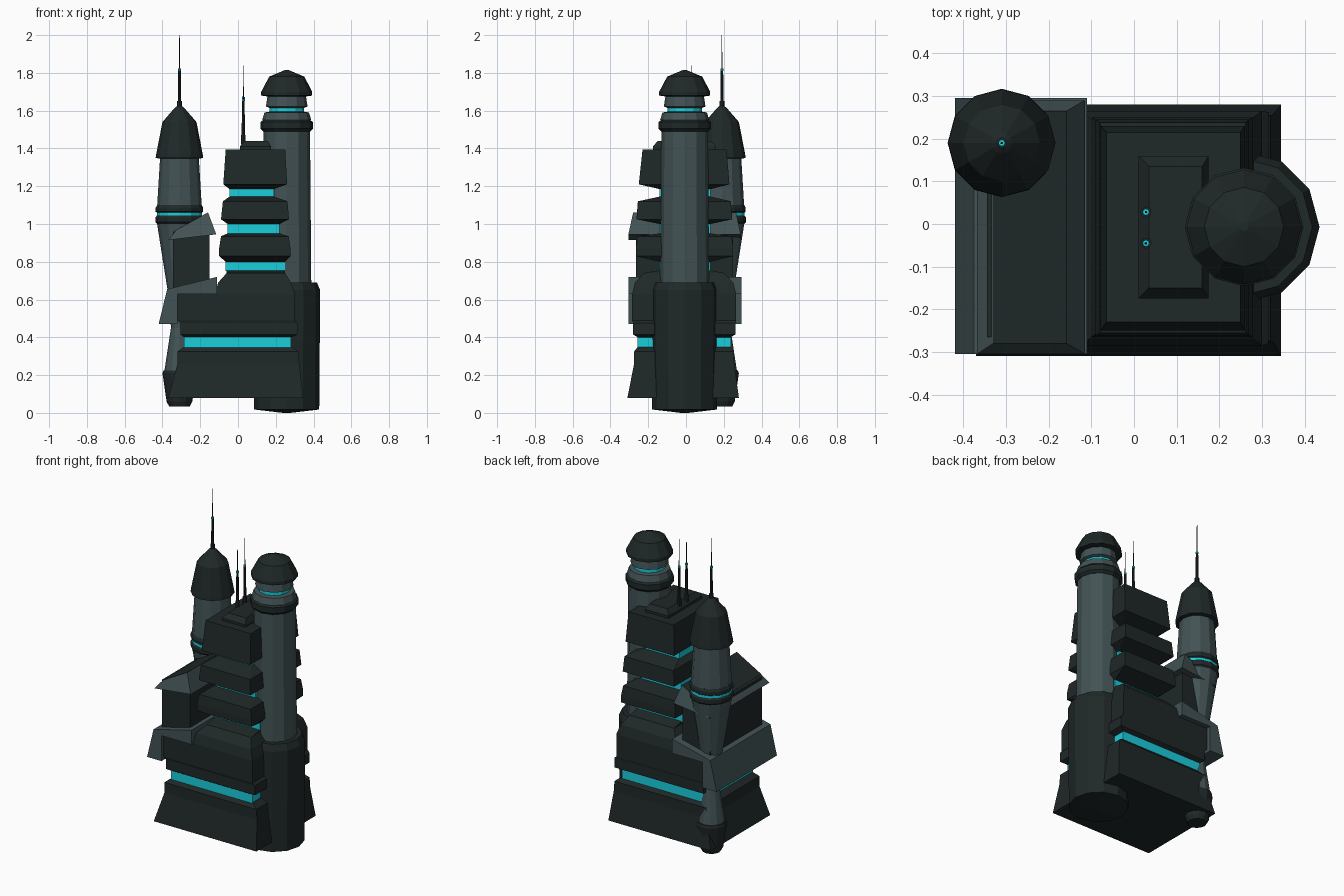
import bpy, math


def material(name, rgb):
    m = bpy.data.materials.new(name)
    m.diffuse_color = (*rgb, 1)
    return m


DARK = material("dark_metal", (0.014, 0.021, 0.021))
LIGHT = material("slate", (0.055, 0.085, 0.09))
GLOW = material("cyan_light", (0.01, 0.62, 0.72))


def make(name, verts, faces, mat):
    me = bpy.data.meshes.new(name)
    me.from_pydata(verts, [], faces)
    me.materials.append(mat)
    ob = bpy.data.objects.new(name, me)
    bpy.context.collection.objects.link(ob)
    return ob


def loft(name, loops, mat):
    """Skin equal-length counter-clockwise loops from bottom to top, with caps."""
    n = len(loops[0])
    verts = [p for loop in loops for p in loop]
    faces = [tuple(reversed(range(n))), tuple(range(len(verts) - n, len(verts)))]
    for k in range(len(loops) - 1):
        a, b = k * n, (k + 1) * n
        faces += [(a + i, a + (i + 1) % n, b + (i + 1) % n, b + i) for i in range(n)]
    return make(name, verts, faces, mat)


def tiers(name, rows, mat):
    """Rectangular stack; rows of z, x0, x1, y0, y1."""
    return loft(name, [[(a, c, z), (b, c, z), (b, d, z), (a, d, z)]
                       for z, a, b, c, d in rows], mat)


def turned(name, center, profile, mat, sides=12):
    """Faceted round part from (radius, z) pairs."""
    cx, cy = center
    ang = [2 * math.pi * i / sides for i in range(sides)]
    return loft(name, [[(cx + r * math.cos(t), cy + r * math.sin(t), z) for t in ang]
                       for r, z in profile], mat)


def antenna(name, center, z0, z1, z2):
    turned(name + "_socket", center, [(0.013, z0 - 0.02), (0.013, z0 + 0.03)], DARK, 8)
    turned(name + "_rod", center, [(0.009, z0), (0.007, z1)], DARK, 8)
    turned(name + "_light", center, [(0.008, z1), (0.008, z1 + 0.012)], GLOW, 8)
    turned(name + "_needle", center, [(0.003, z1), (0.0015, z2)], DARK, 6)


# Main base: flared plinth, light band, upper storey
tiers("plinth", [(0.08, -0.37, 0.345, -0.31, 0.28), (0.26, -0.32, 0.325, -0.275, 0.255),
                 (0.325, -0.32, 0.32, -0.275, 0.255), (0.35, -0.285, 0.285, -0.255, 0.235)], DARK)
tiers("base_light_band", [(0.34, -0.285, 0.28, -0.258, 0.238),
                          (0.41, -0.285, 0.28, -0.258, 0.238)], GLOW)
tiers("upper_storey", [(0.40, -0.285, 0.28, -0.255, 0.235), (0.415, -0.305, 0.315, -0.28, 0.262),
                       (0.475, -0.305, 0.315, -0.28, 0.262), (0.49, -0.32, 0.30, -0.285, 0.265),
                       (0.63, -0.32, 0.30, -0.285, 0.265)], DARK)
tiers("tower_skirt", [(0.63, -0.12, 0.30, -0.285, 0.265), (0.69, -0.105, 0.28, -0.27, 0.25),
                      (0.74, -0.06, 0.25, -0.225, 0.205), (0.755, -0.06, 0.25, -0.14, 0.13)], DARK)

# Central tower: recessed light bands between overhanging storeys
for i, (z0, z1, x0, x1) in enumerate([(0.75, 0.81, -0.065, 0.25),
                                      (0.94, 1.01, -0.055, 0.22),
                                      (1.14, 1.195, -0.045, 0.19)]):
    tiers(f"tower_light_band_{i}", [(z0, x0, x1, -0.14, 0.13), (z1, x0, x1, -0.14, 0.13)], GLOW)
tiers("tower_storey_1", [(0.80, -0.065, 0.25, -0.14, 0.13), (0.83, -0.10, 0.278, -0.265, 0.25),
                         (0.87, -0.10, 0.278, -0.265, 0.25), (0.935, -0.09, 0.268, -0.258, 0.243),
                         (0.95, -0.055, 0.22, -0.14, 0.13)], DARK)
tiers("tower_storey_2", [(1.0, -0.055, 0.22, -0.14, 0.13), (1.025, -0.09, 0.27, -0.262, 0.245),
                         (1.12, -0.08, 0.262, -0.255, 0.238), (1.145, -0.045, 0.19, -0.14, 0.13)], DARK)
tiers("tower_crown", [(1.185, -0.045, 0.19, -0.14, 0.13), (1.21, -0.078, 0.26, -0.25, 0.23),
                      (1.395, -0.065, 0.25, -0.23, 0.215)], DARK)
tiers("roof_box", [(1.39, 0.01, 0.175, -0.175, 0.16), (1.41, 0.01, 0.175, -0.175, 0.16),
                   (1.44, 0.035, 0.16, -0.15, 0.135)], DARK)

# Left wing: bent armour cap, block and tilted roof
cap = [(-0.42, 0.47), (-0.32, 0.47), (-0.32, 0.63), (-0.11, 0.63), (-0.11, 0.72), (-0.375, 0.655)]
loft("wing_lower_cap", [[(x, y, z) for x, z in reversed(cap)] for y in (-0.305, 0.295)], LIGHT)
tiers("wing_block", [(0.62, -0.345, -0.15, -0.265, 0.25), (0.96, -0.345, -0.15, -0.265, 0.25)], DARK)


def tilted(xa, za, xb, zb, y0, y1):
    return [(xa, y0, za), (xb, y0, zb), (xb, y1, zb), (xa, y1, za)]


rim = tilted(-0.33, 0.965, -0.158, 1.06, -0.28, 0.265)
loft("wing_roof_frame", [tilted(-0.368, 0.915, -0.115, 0.945, -0.305, 0.29), rim], LIGHT)
loft("wing_roof_panel", [rim, [(x, y, z + 0.002) for x, y, z in rim]], DARK)

# Right round tower
R = (0.258, -0.007)
turned("right_tower_base", R, [(0.02, 0.0), (0.172, 0.018), (0.177, 0.65), (0.16, 0.69)], DARK)
turned("right_tower_shaft", R, [(0.13, 0.68), (0.123, 1.52)], LIGHT)
turned("right_tower_collar", R, [(0.125, 1.49), (0.139, 1.505), (0.139, 1.54), (0.125, 1.55)], DARK)
turned("right_tower_neck", R, [(0.13, 1.55), (0.118, 1.59), (0.09, 1.595)], LIGHT)
turned("right_tower_light", R, [(0.092, 1.59), (0.092, 1.625)], GLOW)
turned("right_tower_upper_neck", R, [(0.092, 1.615), (0.11, 1.622), (0.10, 1.69)], LIGHT)
turned("right_tower_dome", R, [(0.10, 1.675), (0.135, 1.68), (0.135, 1.70), (0.093, 1.78),
                               (0.01, 1.815)], DARK)

# Left spired turret
L = (-0.31, 0.19)
turned("turret_foot", L, [(0.055, 0.035), (0.068, 0.06), (0.09, 0.21), (0.085, 0.225)], DARK)
turned("turret_stem", L, [(0.08, 0.22), (0.045, 0.45), (0.055, 0.6), (0.12, 1.01)], LIGHT)
turned("turret_lower_ring", L, [(0.118, 1.0), (0.127, 1.01), (0.127, 1.035), (0.12, 1.045)], DARK)
turned("turret_light", L, [(0.12, 1.04), (0.12, 1.065)], GLOW)
turned("turret_upper_ring", L, [(0.12, 1.06), (0.126, 1.065), (0.126, 1.085), (0.118, 1.10)], DARK)
turned("turret_body", L, [(0.118, 1.095), (0.102, 1.36)], LIGHT)
turned("turret_spire", L, [(0.10, 1.345), (0.126, 1.35), (0.123, 1.37), (0.09, 1.54),
                           (0.025, 1.615), (0.012, 1.625)], DARK)

# Antennas
antenna("turret_antenna", L, 1.62, 1.81, 2.0)
antenna("roof_antenna_back", (0.028, 0.028), 1.44, 1.66, 1.84)
antenna("roof_antenna_front", (0.028, -0.045), 1.44, 1.65, 1.80)
